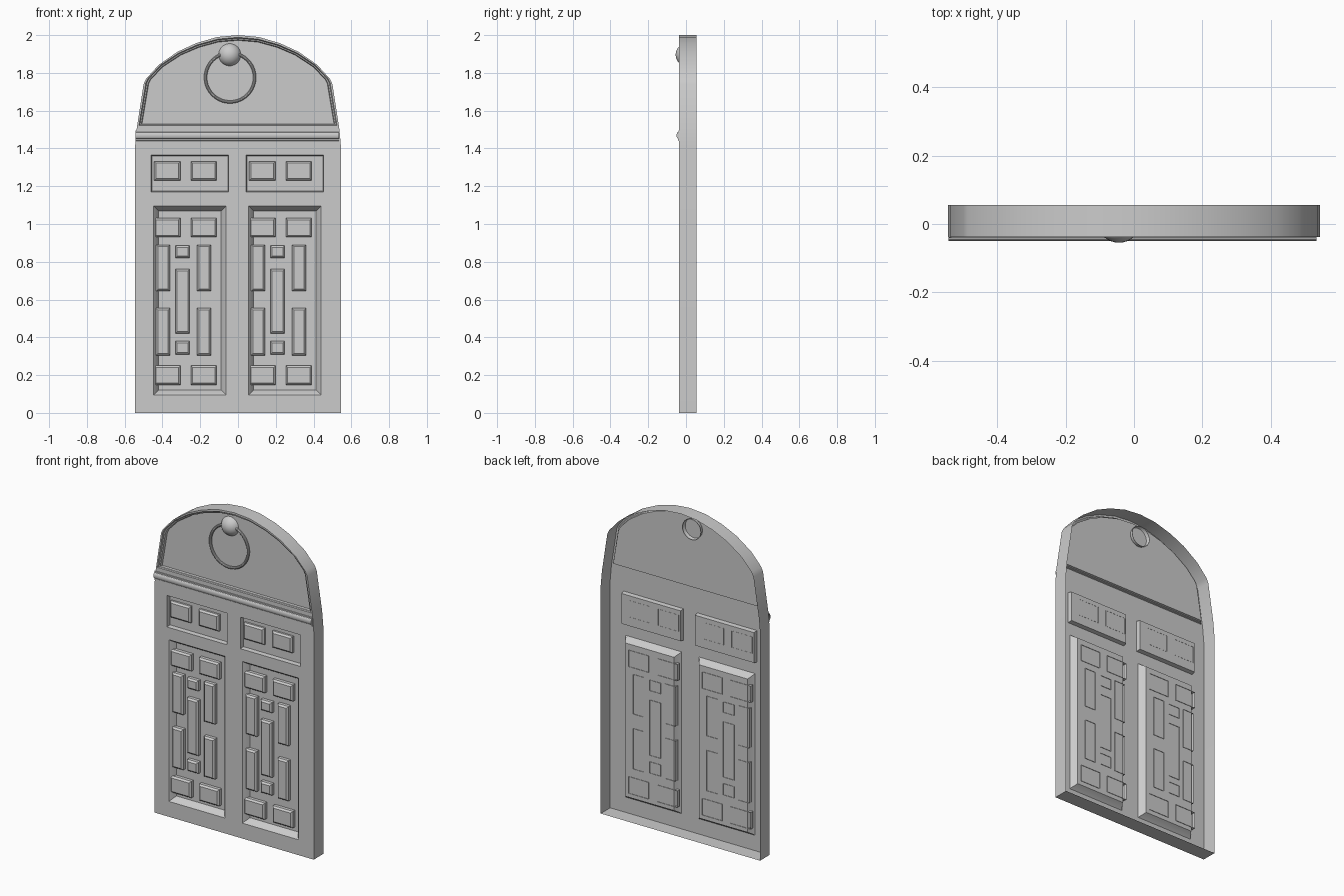
import bpy, bmesh, math
from mathutils import Matrix

if "Cube" in bpy.data.objects:
    bpy.data.objects.remove(bpy.data.objects["Cube"])

FRONT, BACK = -0.038, 0.055


def finish(bm, name, smooth=True):
    bmesh.ops.recalc_face_normals(bm, faces=bm.faces)
    me = bpy.data.meshes.new(name)
    bm.to_mesh(me)
    bm.free()
    ob = bpy.data.objects.new(name, me)
    bpy.context.collection.objects.link(ob)
    if smooth:
        bpy.ops.object.select_all(action='DESELECT')
        ob.select_set(True)
        bpy.context.view_layer.objects.active = ob
        bpy.ops.object.shade_smooth_by_angle(angle=math.radians(30))
    return ob


def loop(bm, pts, y):
    return [bm.verts.new((x, y, z)) for x, z in pts]


def bridge(bm, a, b):
    n = len(a)
    for i in range(n):
        bm.faces.new((a[i], a[(i + 1) % n], b[(i + 1) % n], b[i]))


def edges(bm, vs):
    out = []
    for a, b in zip(vs, vs[1:] + vs[:1]):
        out.append(bm.edges.get((a, b)) or bm.edges.new((a, b)))
    return out


def rect(x0, x1, z0, z1, d=0):
    return [(x0 + d, z0 + d), (x1 - d, z0 + d), (x1 - d, z1 - d), (x0 + d, z1 - d)]


def mirrored(half):
    # half runs up the right side and ends on the centre line
    return half + [(-x, z) for x, z in half[-2::-1]]


# Outline of the door and its arched top
arch = [(0.537, 1.5), (0.5, 1.74), (0.487, 1.768), (0.42, 1.842), (0.32, 1.912),
        (0.22, 1.958), (0.11, 1.99), (0, 2.0)]
outline = mirrored([(0.545, 0), (0.545, 1.41)] + arch)


def arch_loop(d):
    k = 1 - d / 0.52
    return mirrored([(x * k, 1.515 + d * 0.5 + (z - 1.5) * (0.485 - 1.5 * d) / 0.5) for x, z in arch])


# Door shell: open at the back, thin front with recessed panels
bm = bmesh.new()
rim = loop(bm, outline, FRONT)
bridge(bm, rim, loop(bm, outline, BACK))
front_edges = edges(bm, rim)


def recess(shape, steps):
    prev = None
    for d, y in steps:
        cur = loop(bm, shape(d), y)
        if prev:
            bridge(bm, prev, cur)
        else:
            front_edges.extend(edges(bm, cur))
        prev = cur
    bm.faces.new(prev)


for dx in (0, 0.503):
    recess(lambda d: rect(-0.46 + dx, -0.05 + dx, 1.17, 1.365, d),
           [(0, FRONT), (0.004, -0.012)])
    recess(lambda d: rect(-0.447 + dx, -0.063 + dx, 0.095, 1.095, d),
           [(0, FRONT), (0.007, -0.03), (0.02, -0.01), (0.026, 0.0)])
recess(arch_loop, [(0.012, FRONT), (0.017, -0.03), (0.024, -0.028), (0.028, -0.014)])
bmesh.ops.triangle_fill(bm, edges=front_edges, use_beauty=True, normal=(0, -1, 0))
finish(bm, "door_shell")


# Bevelled lattice blocks, repeated on both leaves
def blocks(name, rects, y_back, y_front):
    bm = bmesh.new()
    for dx in (0, 0.503):
        for x0, x1, z0, z1 in rects:
            r = (x0 + dx, x1 + dx, z0, z1)
            a = loop(bm, rect(*r), y_back)
            b = loop(bm, rect(*r), y_front + 0.01)
            c = loop(bm, rect(*r, 0.01), y_front)
            bridge(bm, a, b)
            bridge(bm, b, c)
            bm.faces.new(c)
    finish(bm, name, False)


def pair(z0, z1):
    return [(-0.445, -0.305, z0, z1), (-0.25, -0.113, z0, z1)]


blocks("upper_blocks", pair(1.23, 1.332), -0.011, -0.034)
lattice = pair(0.93, 1.032) + pair(0.147, 0.25)
for z0, z1 in ((0.645, 0.89), (0.305, 0.555)):
    lattice += [(-0.434, -0.36, z0, z1), (-0.217, -0.143, z0, z1)]
for z0, z1 in ((0.82, 0.885), (0.42, 0.762), (0.31, 0.38)):
    lattice.append((-0.332, -0.256, z0, z1))
blocks("lattice_blocks", lattice, 0.003, -0.03)

# Half-round bead under the arch
bm = bmesh.new()
profile = [(FRONT, 1.44), (-0.042, 1.441), (-0.042, 1.45)]
profile += [(FRONT - 0.003 - 0.009 * math.sin(t), 1.469 - 0.018 * math.cos(t))
            for t in (math.pi * i / 8 for i in range(9))]
profile += [(-0.041, 1.495), (FRONT, 1.496)]
ends = [[bm.verts.new((x, y, z)) for y, z in profile] for x in (-0.543, 0.535)]
for i in range(len(profile) - 1):
    bm.faces.new((ends[0][i], ends[1][i], ends[1][i + 1], ends[0][i + 1]))
for e in ends:
    bm.faces.new(e)
finish(bm, "bead_moulding")

# Knocker knob: half ball, open behind
bm = bmesh.new()
bmesh.ops.create_uvsphere(bm, u_segments=32, v_segments=16, radius=0.063)
bmesh.ops.delete(bm, geom=[v for v in bm.verts if v.co.y > 0.001], context='VERTS')
bmesh.ops.transform(bm, verts=bm.verts, matrix=Matrix.Translation((-0.044, 0.008, 1.896)))
finish(bm, "knocker_knob")

# Knocker ring
bpy.ops.mesh.primitive_torus_add(location=(-0.042, -0.024, 1.776), rotation=(math.pi / 2, 0, 0),
                                 major_radius=0.13, minor_radius=0.008,
                                 major_segments=40, minor_segments=10)
bpy.context.object.name = "knocker_ring"
bpy.ops.object.shade_smooth_by_angle()
